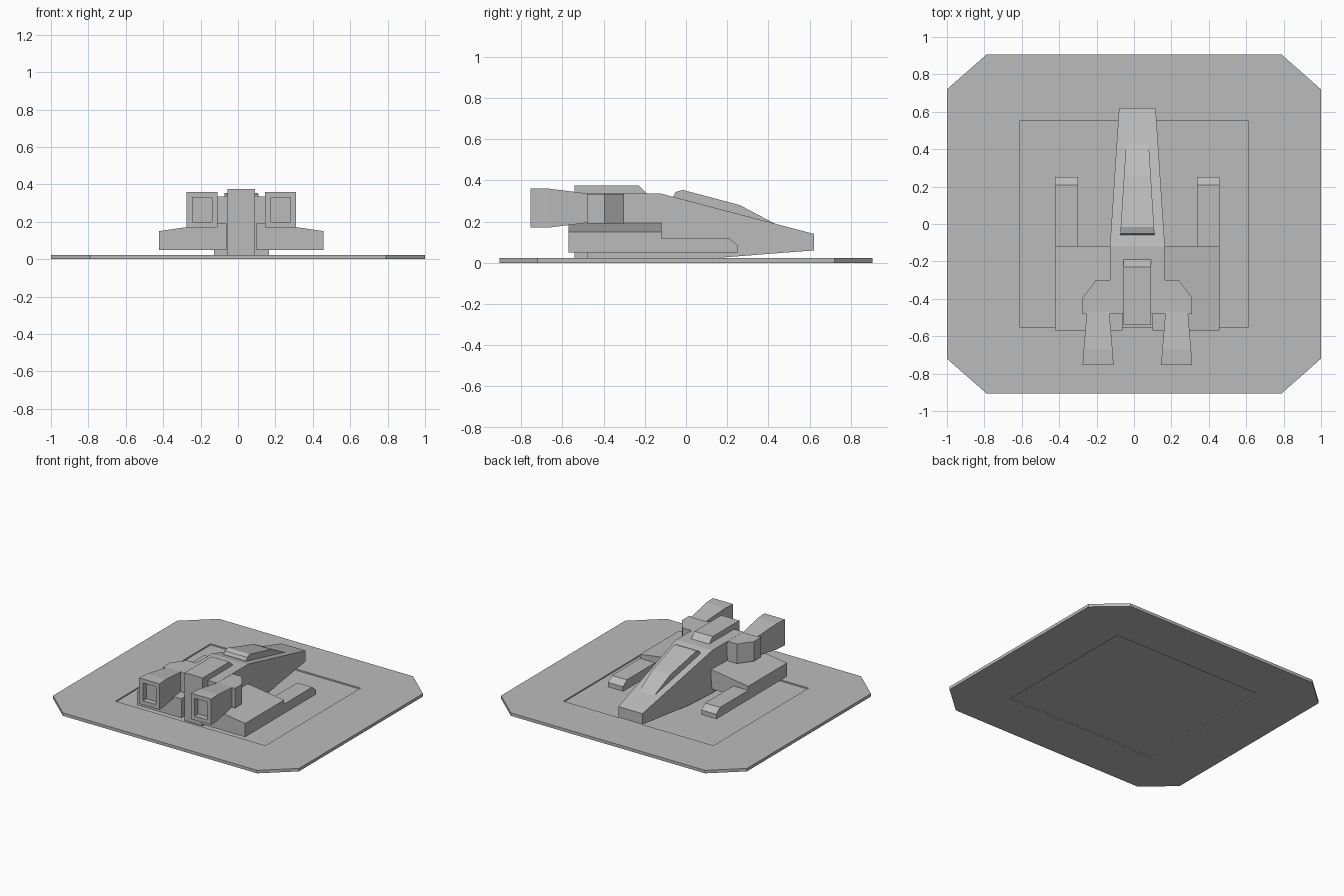
import bpy
import bmesh

if "Cube" in bpy.data.objects:
    bpy.data.objects.remove(bpy.data.objects["Cube"])

GREY = (0.5, 0.5, 0.5, 1)
grey = bpy.data.materials.new("plain_grey")
grey.use_nodes = True
grey.diffuse_color = GREY
grey.node_tree.nodes["Principled BSDF"].inputs["Base Color"].default_value = GREY

SHIP_X = 0.018  # the craft is parked slightly off the pad's centre


def finish(bm, name, x=0.0, mirror=False):
    bmesh.ops.recalc_face_normals(bm, faces=bm.faces[:])
    mesh = bpy.data.meshes.new(name)
    bm.to_mesh(mesh)
    bm.free()
    mesh.materials.append(grey)
    obj = bpy.data.objects.new(name, mesh)
    obj.location.x = x
    bpy.context.scene.collection.objects.link(obj)
    if mirror:
        obj.modifiers.new("Mirror", 'MIRROR').use_mirror_merge = False
    return obj


def loft(name, rings, x=SHIP_X, mirror=False):
    """Join equal-sized point rings with side faces and cap both ends."""
    bm = bmesh.new()
    loops = [[bm.verts.new(p) for p in ring] for ring in rings]
    n = len(loops[0])
    for a, b in zip(loops, loops[1:]):
        for i in range(n):
            j = (i + 1) % n
            bm.faces.new((a[i], a[j], b[j], b[i]))
    bm.faces.new(loops[0])
    bm.faces.new(loops[-1])
    return finish(bm, name, x, mirror)


def side_prism(name, profile, half_width):
    """Extrude a (y, z) profile across x, with a width that varies along y."""
    return loft(name, [[(s * half_width(y), y, z) for y, z in profile] for s in (-1, 1)])


def rect(y, cx, hw, z0, z1):
    return [(cx - hw, y, z0), (cx + hw, y, z0), (cx + hw, y, z1), (cx - hw, y, z1)]


# Landing pad: chamfered frame around a square opening
bm = bmesh.new()
corners = [(1, .72), (.79, .905), (-.79, .905), (-1, .72),
           (-1, -.72), (-.79, -.905), (.79, -.905), (1, -.72)]
outer = [bm.verts.new((x, y, 0)) for x, y in corners]
inner = [bm.verts.new((.61 * sx, .553 * sy, 0))
         for sx, sy in ((1, 1), (-1, 1), (-1, -1), (1, -1))]
for i in range(8):
    j = (i + 1) % 8
    a, b = inner[i // 2], inner[j // 2]
    bm.faces.new((outer[i], outer[j], b) if a is b else (outer[i], outer[j], b, a))
top = bmesh.ops.extrude_face_region(bm, geom=bm.faces[:])["geom"]
bmesh.ops.translate(bm, vec=(0, 0, .022),
                    verts=[g for g in top if isinstance(g, bmesh.types.BMVert)])
finish(bm, "pad_frame")

# Sunken floor panel
loft("pad_floor", [rect(y, 0, .61, .008, .012) for y in (-.553, .553)], x=0)

# Fuselage with tapering nose
side_prism("fuselage",
           [(-.48, .022), (-.12, .022), (.13, .022), (.62, .06), (.62, .14),
            (-.12, .335), (-.48, .335)],
           lambda y: .147 - .049 * max(0, y + .12) / .74)

# Canopy wedge
side_prism("canopy",
           [(-.06, .30), (-.06, .325), (-.05, .343), (-.015, .353), (.26, .28),
            (.43, .19), (.40, .18)],
           lambda y: .092 - .03 * (y + .06) / .47)

# Rear spine running the full height of the hull
side_prism("rear_spine",
           [(-.54, .022), (-.54, .375), (-.23, .375), (-.19, .335), (-.19, .022)],
           lambda y: .073)

# Shoulder blocks that carry the engines
shoulder = [(.10, -.48), (.293, -.48), (.293, -.395), (.222, -.30), (.10, -.30)]
loft("engine_shoulders", [[(x, y, z) for x, y in shoulder] for z in (.19, .334)],
     mirror=True)

# Flared engine nozzles with recessed openings
loft("engine_nozzles",
     [rect(-.47, .21, .06, .195, .335),
      rect(-.67, .21, .077, .17, .36),
      rect(-.755, .21, .083, .17, .36),
      rect(-.755, .21, .052, .20, .33),
      rect(-.715, .21, .052, .20, .33)], mirror=True)

# Stub wings with sloping tops
wing = [(.08, .05), (.44, .05), (.44, .15), (.147, .192), (.08, .192)]
loft("stub_wings", [[(x, y, z) for x, z in wing] for y in (-.57, -.12)], mirror=True)

# Wingtip forward pods
pod = [(-.13, .05), (.25, .05), (.25, .085), (.208, .12), (-.13, .12)]
loft("wing_pods", [[(x, y, z) for y, z in pod] for x in (.318, .44)], mirror=True)
